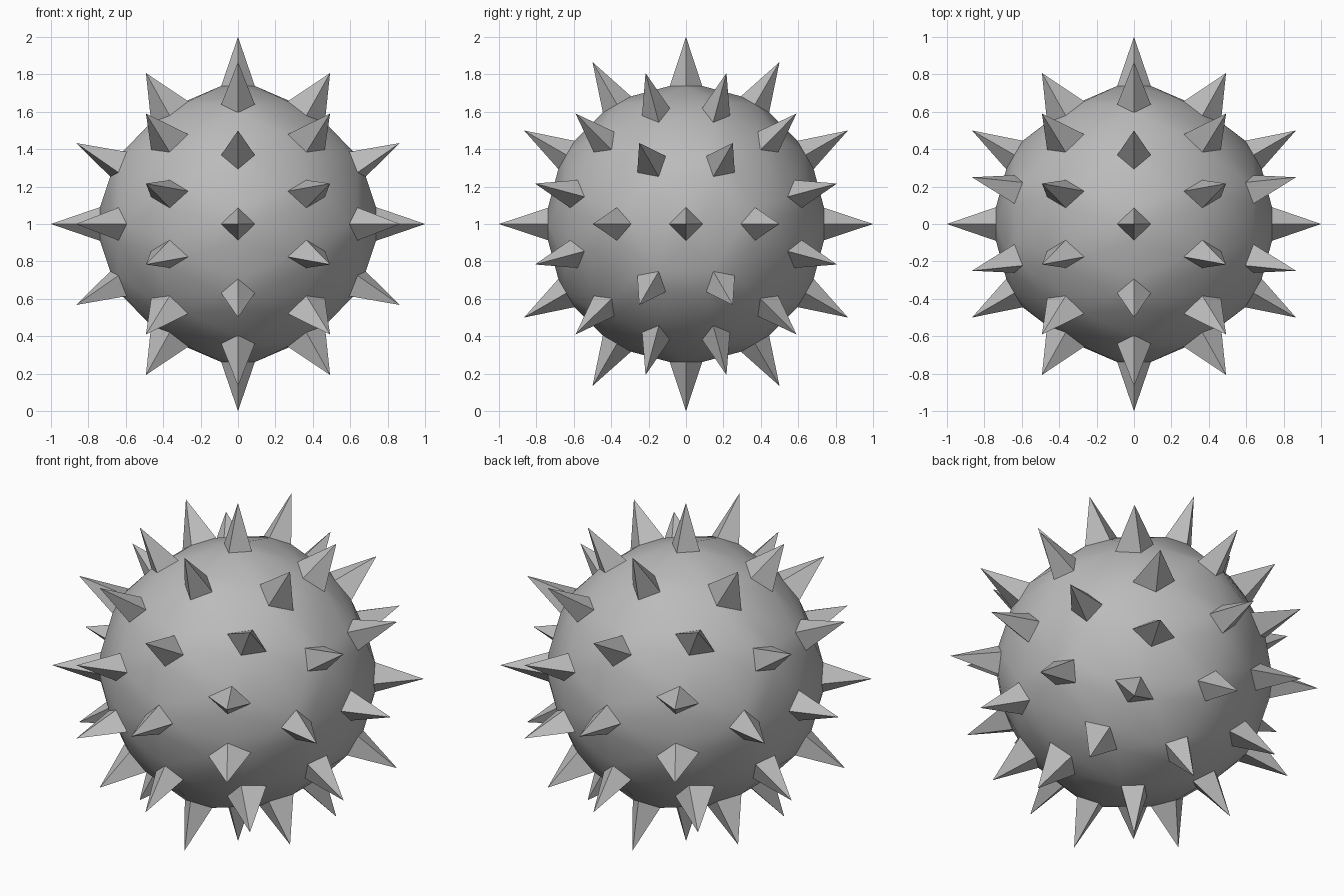
import bpy, bmesh
from math import radians, cos, sin, tau
from mathutils import Vector

if "Cube" in bpy.data.objects:
    bpy.data.objects.remove(bpy.data.objects["Cube"])

grey = bpy.data.materials.new("plain_grey")
grey.use_nodes = True
colour = (0.5, 0.5, 0.5, 1)
grey.diffuse_color = colour
grey.node_tree.nodes["Principled BSDF"].inputs["Base Color"].default_value = colour

CENTRE = Vector((0, 0, 1))


def spike_points(lat, turn, base, along, across, tip):
    """Four base corners and the tip of a spike; the poles lie on the x axis."""
    ring = Vector((0, cos(turn), sin(turn)))
    out = Vector((sin(lat), 0, 0)) + ring * cos(lat)
    north = Vector((cos(lat), 0, 0)) - ring * sin(lat)
    east = Vector((0, -sin(turn), cos(turn)))
    mid = CENTRE + out * base
    corners = [mid + north * along, mid + east * across,
               mid - north * along, mid - east * across]
    return corners, CENTRE + out * tip


def finish(bm, name):
    bmesh.ops.recalc_face_normals(bm, faces=bm.faces)
    mesh = bpy.data.meshes.new(name)
    bm.to_mesh(mesh)
    bm.free()
    mesh.materials.append(grey)
    obj = bpy.data.objects.new(name, mesh)
    bpy.context.collection.objects.link(obj)
    return obj


# Rings of spikes: latitude, count, turn offset, base distance, half diagonals, tip
rings = [(0, 12, 0, 0.738, 0.09, 0.087, 1.0)]
for side in (-1, 1):
    rings += [(side * 30.5, 12, 15, 0.72, 0.115, 0.077, 0.97),
              (side * 60, 6, 0, 0.738, 0.088, 0.088, 1.0),
              (side * 90, 1, 0, 0.738, 0.09, 0.09, 1.0)]

spikes = bmesh.new()
body = bmesh.new()
for lat, count, offset, base, along, across, tip in rings:
    for i in range(count):
        turn = radians(offset) + tau * i / count
        corners, point = spike_points(radians(lat), turn, base, along, across, tip)
        foot = [spikes.verts.new(c) for c in corners]
        top = spikes.verts.new(point)
        for k in range(4):
            spikes.faces.new((foot[k], foot[(k + 1) % 4], top))
        for c in corners:
            body.verts.new(c)

# Spikes: flat four-sided pyramids
finish(spikes, "spikes")

# Body: rounded skin stretched between the spike feet
bmesh.ops.convex_hull(body, input=body.verts)
ball = finish(body, "body")
ball.data.shade_smooth()
